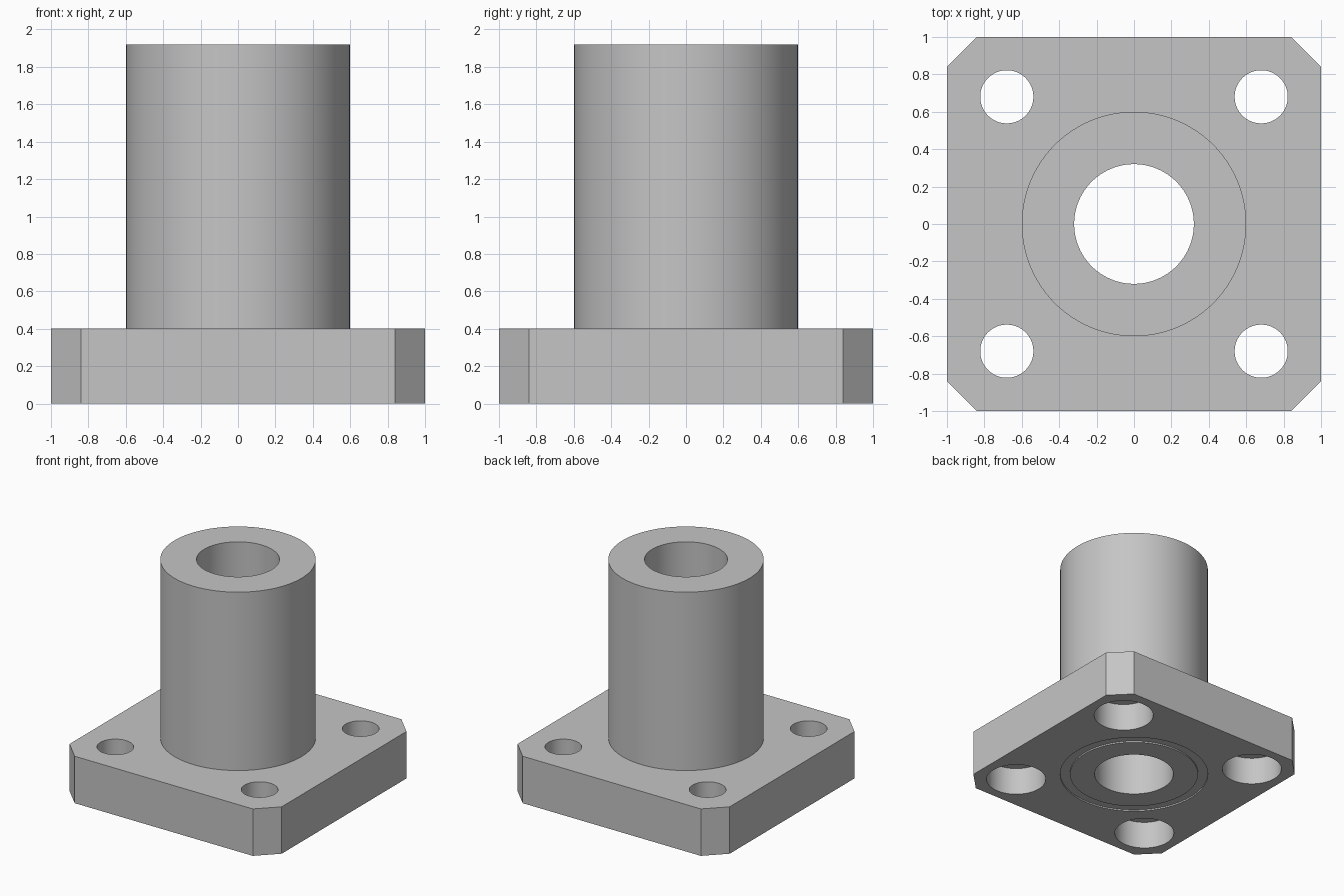
import bpy, bmesh
from math import radians, tau
from mathutils import Matrix

if "Cube" in bpy.data.objects:
    bpy.data.objects.remove(bpy.data.objects["Cube"])

steel = bpy.data.materials.new("plain grey steel")
steel.use_nodes = True
GREY = (0.56, 0.56, 0.56, 1)
steel.diffuse_color = GREY
steel.node_tree.nodes["Principled BSDF"].inputs["Base Color"].default_value = GREY


def finish(name, bm):
    bmesh.ops.remove_doubles(bm, verts=bm.verts, dist=1e-5)
    bmesh.ops.recalc_face_normals(bm, faces=bm.faces)
    mesh = bpy.data.meshes.new(name)
    bm.to_mesh(mesh)
    bm.free()
    mesh.materials.append(steel)
    obj = bpy.data.objects.new(name, mesh)
    bpy.context.collection.objects.link(obj)
    return obj


def lathe(name, profile, x=0, y=0, steps=96):
    """Revolve a closed (radius, z) profile about a vertical axis."""
    bm = bmesh.new()
    verts = [bm.verts.new((r, 0, z)) for r, z in profile]
    edges = [bm.edges.new((a, b)) for a, b in zip(verts, verts[1:] + verts[:1])]
    bmesh.ops.spin(bm, geom=verts + edges, cent=(0, 0, 0), axis=(0, 0, 1),
                   angle=tau, steps=steps, use_merge=True)
    # drop the faces that collapse onto the axis
    bmesh.ops.dissolve_degenerate(bm, dist=1e-5, edges=bm.edges)
    bmesh.ops.translate(bm, verts=bm.verts, vec=(x, y, 0))
    return finish(name, bm)


def plug(name, discs, x=0, y=0):
    """Solid stepped cylinder from (radius, z) levels, used as a cutter."""
    return lathe(name, [(0, discs[0][1])] + discs + [(0, discs[-1][1])], x, y)


def cut(target, cutter):
    mod = target.modifiers.new("cut", "BOOLEAN")
    mod.operation = "DIFFERENCE"
    mod.solver = "EXACT"
    mod.object = cutter
    bpy.ops.object.select_all(action="DESELECT")
    bpy.context.view_layer.objects.active = target
    target.select_set(True)
    bpy.ops.object.modifier_apply(modifier=mod.name)
    bpy.data.objects.remove(cutter)


# Square flange with chamfered corners
THICK, CHAMFER = 0.40, 0.16
bm = bmesh.new()
bmesh.ops.create_cube(bm, size=1, matrix=Matrix.Translation((0, 0, THICK / 2))
                      @ Matrix.Diagonal((2, 2, THICK, 1)))
corners = [e for e in bm.edges if abs(e.verts[0].co.z - e.verts[1].co.z) > 0.1]
bmesh.ops.bevel(bm, geom=corners, offset=CHAMFER, segments=1, affect="EDGES")
flange = finish("flange", bm)

# Central bore and the shallow ring groove underneath
cut(flange, plug("bore_cutter", [(0.32, -0.1), (0.32, 0.6)]))
cut(flange, lathe("groove_cutter", [(0.52, -0.1), (0.60, -0.1), (0.60, 0.012), (0.52, 0.012)]))

# Four bolt holes, counterbored from below
for sx in (-1, 1):
    for sy in (-1, 1):
        cut(flange, plug("bolt_cutter", [(0.24, -0.1), (0.24, 0.24), (0.142, 0.24), (0.142, 0.6)],
                         sx * 0.68, sy * 0.68))

# Upright tube
tube = lathe("tube", [(0.32, THICK), (0.60, THICK), (0.60, 1.92), (0.32, 1.92)])

bpy.ops.object.select_all(action="DESELECT")
for obj in (flange, tube):
    obj.select_set(True)
bpy.context.view_layer.objects.active = flange
bpy.ops.object.shade_smooth_by_angle(angle=radians(30))
